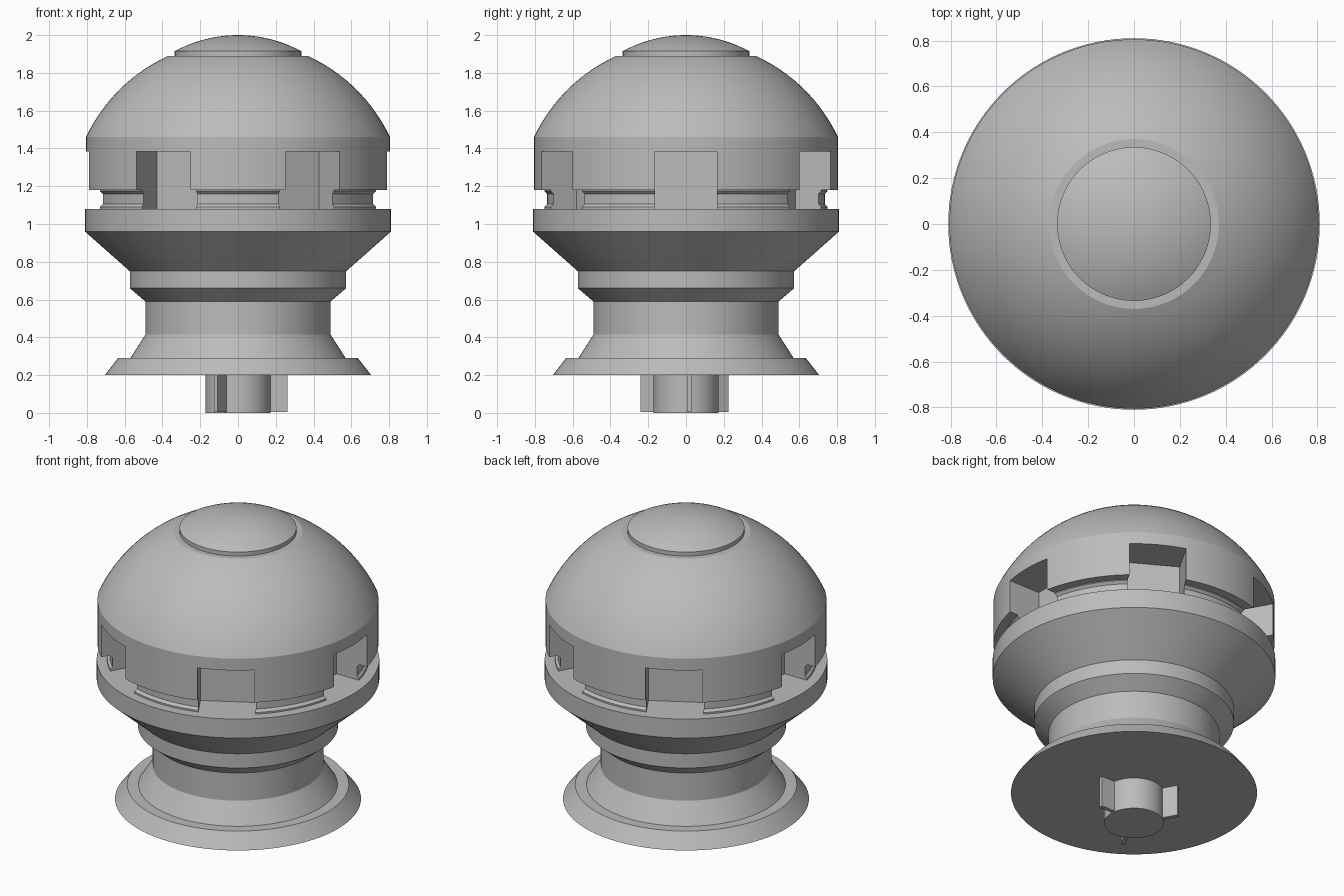
import bpy, bmesh, math
from mathutils import Matrix

if "Cube" in bpy.data.objects:
    bpy.data.objects.remove(bpy.data.objects["Cube"], do_unlink=True)

grey = bpy.data.materials.new("light grey")
grey.use_nodes = True
COLOUR = (0.5, 0.5, 0.5, 1)
grey.diffuse_color = COLOUR
grey.node_tree.nodes["Principled BSDF"].inputs["Base Color"].default_value = COLOUR


def make_object(name, bm):
    bmesh.ops.recalc_face_normals(bm, faces=bm.faces)
    mesh = bpy.data.meshes.new(name)
    bm.to_mesh(mesh)
    bm.free()
    mesh.materials.append(grey)
    obj = bpy.data.objects.new(name, mesh)
    bpy.context.collection.objects.link(obj)
    return obj


def smooth(obj):
    bpy.ops.object.select_all(action='DESELECT')
    obj.select_set(True)
    bpy.context.view_layer.objects.active = obj
    bpy.ops.object.shade_smooth_by_angle(angle=math.radians(20))


def lathe(name, profile, steps=128):
    """Closed solid from (radius, height) points, top and bottom capped on the axis."""
    bm = bmesh.new()
    pts = [(0, profile[0][1])] + profile + [(0, profile[-1][1])]
    verts = [bm.verts.new((r, 0, z)) for r, z in pts]
    edges = [bm.edges.new(pair) for pair in zip(verts, verts[1:])]
    bmesh.ops.spin(bm, geom=verts + edges, cent=(0, 0, 0), axis=(0, 0, 1),
                   angle=math.tau, steps=steps)
    bmesh.ops.remove_doubles(bm, verts=bm.verts, dist=1e-5)
    return make_object(name, bm)


def arc(radius, centre, r_from, r_to, count=16):
    """Points on a sphere's outline between two ring radii."""
    a, b = math.asin(r_from / radius), math.asin(r_to / radius)
    angles = [a + (b - a) * i / count for i in range(count + 1)]
    return [(radius * math.sin(t), centre + radius * math.cos(t)) for t in angles]


def radial_boxes(name, count, x, y, z):
    """Boxes spanning the given ranges, repeated around the axis."""
    bm = bmesh.new()
    spans = (x, y, z)
    size = Matrix.Diagonal([b - a for a, b in spans] + [1])
    place = Matrix.Translation([(a + b) / 2 for a, b in spans])
    for i in range(count):
        turn = Matrix.Rotation(math.tau * i / count, 4, 'Z')
        bmesh.ops.create_cube(bm, size=1, matrix=turn @ place @ size)
    return make_object(name, bm)


# Flared foot, waist, collar and wide flange
smooth(lathe("pedestal", [(0.705, 0.2), (0.635, 0.29), (0.57, 0.29), (0.49, 0.415),
                          (0.49, 0.59), (0.573, 0.66), (0.573, 0.75),
                          (0.81, 0.96), (0.81, 1.08)]))

# Drum with an undercut groove, closed by the dome
drum = lathe("domed_drum", [(0.75, 1.04), (0.75, 1.09), (0.735, 1.105), (0.735, 1.16),
                            (0.75, 1.175), (0.75, 1.18), (0.805, 1.18)]
             + arc(0.89, 1.08, 0.805, 0.37))

# Six square notches around the drum
cutter = radial_boxes("notch_cutter", 6, (0.574, 1), (-0.165, 0.165), (1, 1.385))
cutter.hide_render = True
cut = drum.modifiers.new("notches", 'BOOLEAN')
cut.object = cutter
cut.solver = 'EXACT'
bpy.context.view_layer.objects.active = drum
bpy.ops.object.modifier_apply(modifier=cut.name)
bpy.data.objects.remove(cutter, do_unlink=True)
smooth(drum)

# Raised button on the crown
smooth(lathe("top_cap", [(0.335, 1.87)] + arc(0.7, 1.3, 0.335, 0.0)[:-1] + [(0.001, 2.0)]))

# Stem under the foot with three thin keys
smooth(lathe("stem", [(0.172, 0), (0.172, 0.21)], 64))
radial_boxes("stem_keys", 3, (0.15, 0.263), (0.004, 0.028), (0.005, 0.21))
